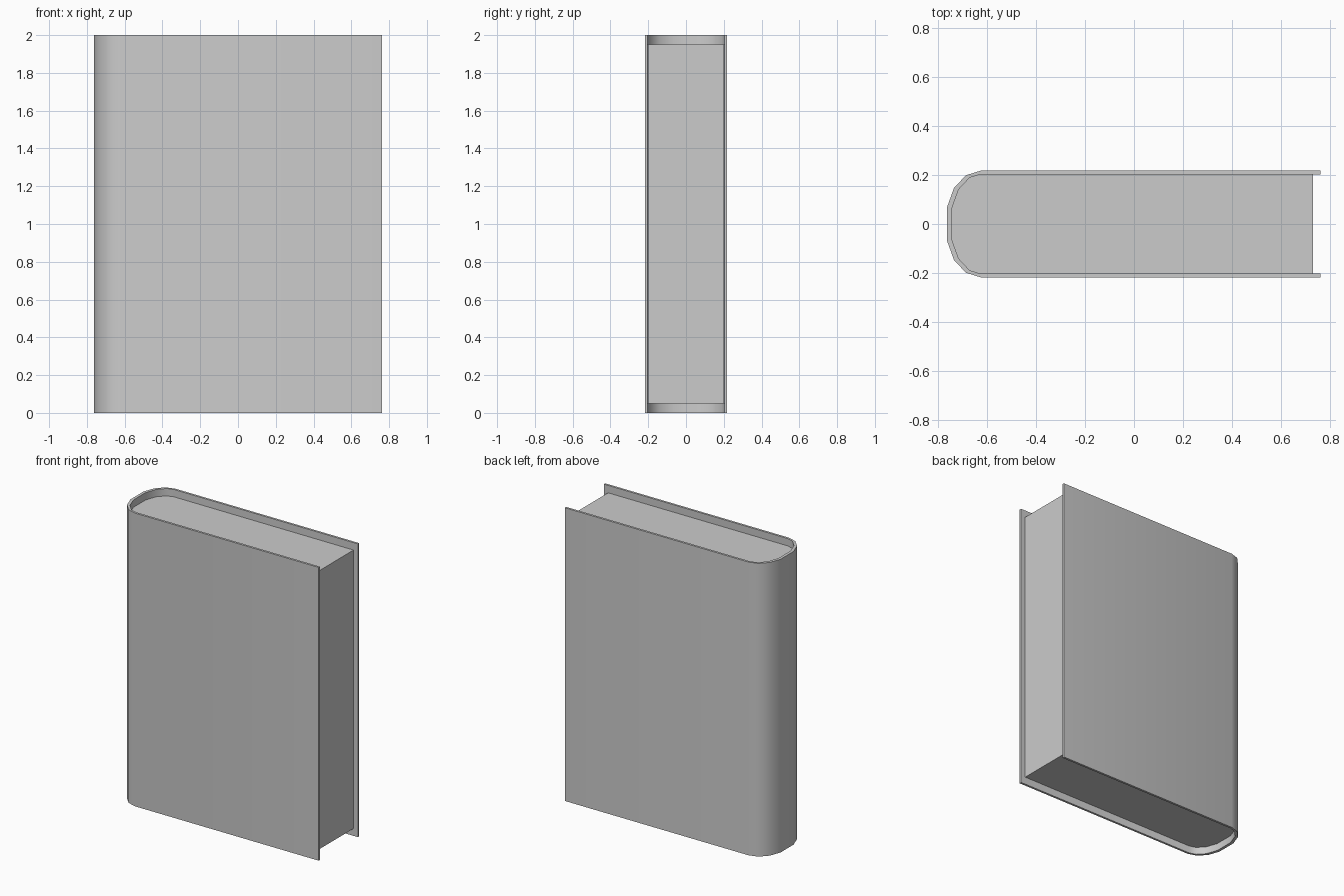
import bpy, bmesh, math

if "Cube" in bpy.data.objects:
    bpy.data.objects.remove(bpy.data.objects["Cube"])

HEIGHT = 2.0
PAGE_INSET = 0.05

# Half profiles (y > 0) from the fore edge round to the middle of the spine
OUTER = [(0.762, 0.218), (-0.625, 0.218), (-0.686, 0.199), (-0.735, 0.147), (-0.763, 0.069)]
INNER = [(0.762, 0.203), (-0.625, 0.203), (-0.671, 0.189), (-0.716, 0.141), (-0.743, 0.065)]
PAGES = [(0.73, 0.202)] + INNER[1:]


def full(half):
    """Mirror a half profile across y = 0 into one continuous path."""
    return half + [(x, -y) for x, y in reversed(half)]


def make_prism(name, cells, z0, z1):
    """Extrude flat cells (lists of xy points) from z0 to z1 as one solid."""
    bm = bmesh.new()
    for cell in cells:
        bm.faces.new([bm.verts.new((x, y, z0)) for x, y in cell])
    bmesh.ops.remove_doubles(bm, verts=bm.verts, dist=1e-5)
    top = bmesh.ops.extrude_face_region(bm, geom=bm.faces[:], use_keep_orig=True)
    verts = [v for v in top["geom"] if isinstance(v, bmesh.types.BMVert)]
    bmesh.ops.translate(bm, verts=verts, vec=(0, 0, z1 - z0))
    bmesh.ops.recalc_face_normals(bm, faces=bm.faces)
    mesh = bpy.data.meshes.new(name)
    bm.to_mesh(mesh)
    bm.free()
    obj = bpy.data.objects.new(name, mesh)
    bpy.context.collection.objects.link(obj)
    bpy.ops.object.select_all(action='DESELECT')
    obj.select_set(True)
    bpy.context.view_layer.objects.active = obj
    bpy.ops.object.shade_smooth_by_angle(angle=math.radians(40))
    return obj


# Cover: two boards joined by the rounded spine, open at the fore edge
outer, inner = full(OUTER), full(INNER)
strip = [[outer[i], outer[i + 1], inner[i + 1], inner[i]] for i in range(len(outer) - 1)]
make_prism("cover", strip, 0, HEIGHT)

# Page block: set in from the cover at top, bottom and fore edge
make_prism("page_block", [full(PAGES)], PAGE_INSET, HEIGHT - PAGE_INSET)
